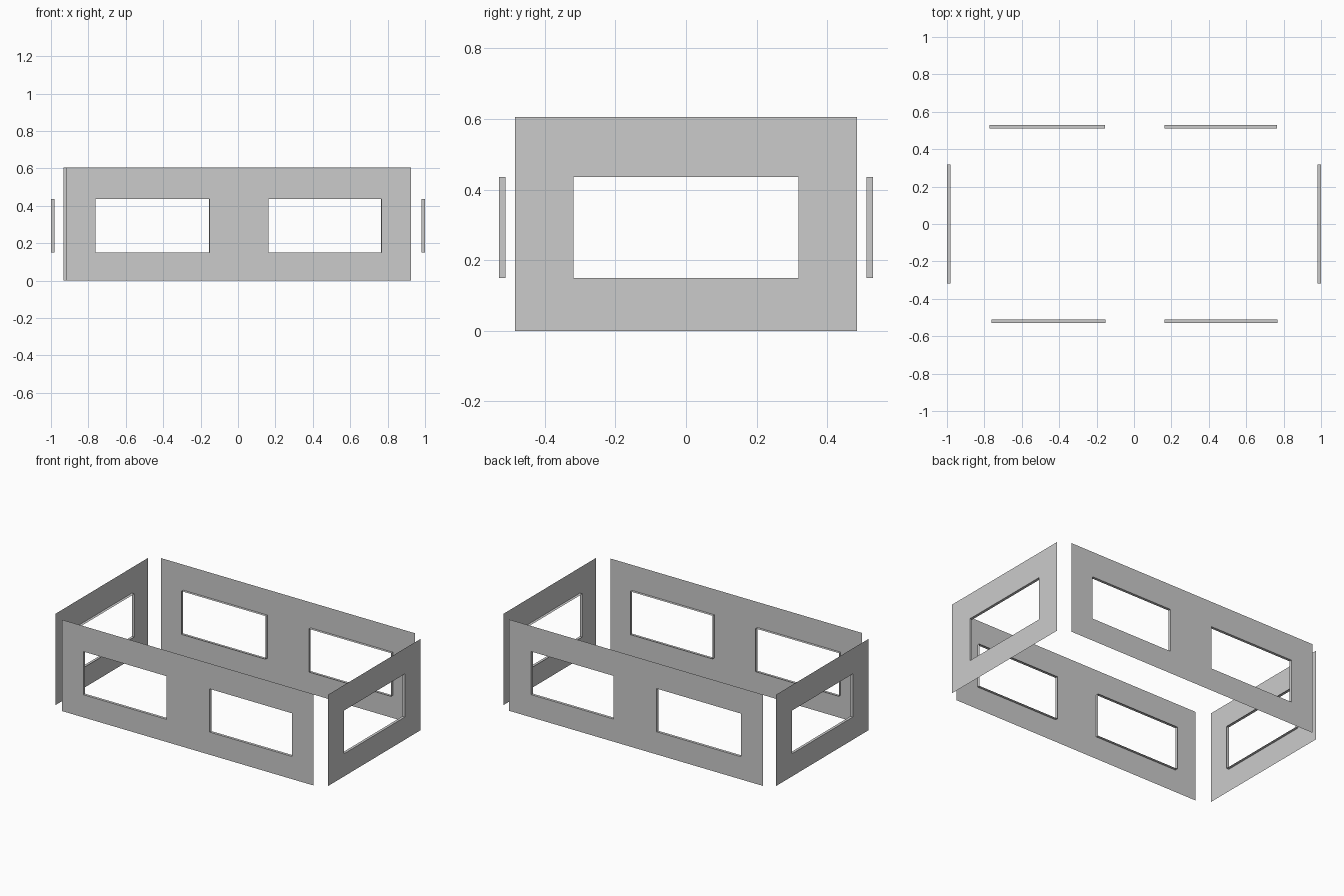
import bpy, bmesh

if "Cube" in bpy.data.objects:
    bpy.data.objects.remove(bpy.data.objects["Cube"])

H = 0.605               # panel height
Z0, Z1 = 0.15, 0.436    # window sill and head
DEPTH = 0.018           # depth of the window lining


def panel(name, us, place):
    """Thin wall sheet; us = end, (window start, window end)..., end.
    place(u, d, z) maps along-wall, inward-depth and height to the world."""
    bm = bmesh.new()
    zs = [0, Z0, Z1, H]

    def quad(*pts):
        bm.faces.new([bm.verts.new(place(*p)) for p in pts])

    for i in range(len(us) - 1):
        a, b = us[i], us[i + 1]
        for j in range(3):
            c, d = zs[j], zs[j + 1]
            if i % 2 and j == 1:
                # window opening: only the four lining faces, going inward
                ring = [(a, c), (b, c), (b, d), (a, d)]
                for k in range(4):
                    p, q = ring[k], ring[(k + 1) % 4]
                    quad((p[0], 0, p[1]), (p[0], DEPTH, p[1]),
                         (q[0], DEPTH, q[1]), (q[0], 0, q[1]))
            else:
                quad((a, 0, c), (b, 0, c), (b, 0, d), (a, 0, d))
    bmesh.ops.remove_doubles(bm, verts=bm.verts, dist=1e-5)
    bmesh.ops.recalc_face_normals(bm, faces=bm.faces)
    # face the sheet outward
    bm.faces.ensure_lookup_table()
    out = bm.faces[0].calc_center_median()
    out.z = 0
    if bm.faces[0].normal.dot(out) < 0:
        bmesh.ops.reverse_faces(bm, faces=bm.faces)
    me = bpy.data.meshes.new(name)
    bm.to_mesh(me)
    bm.free()
    bpy.context.collection.objects.link(bpy.data.objects.new(name, me))


# long walls with two windows each (the back one is slightly longer)
Y = 0.529
panel("front_wall", [-0.918, -0.763, -0.152, 0.162, 0.766, 0.925],
      lambda u, d, z: (u, -Y + d, z))
panel("back_wall", [-0.933, -0.773, -0.155, 0.162, 0.764, 0.925],
      lambda u, d, z: (u, Y - d, z))

# short end walls with one window each
for name, s in (("right_wall", 1), ("left_wall", -1)):
    panel(name, [-0.484, -0.319, 0.318, 0.484],
          lambda u, d, z: (s * (1 - d), u, z))
